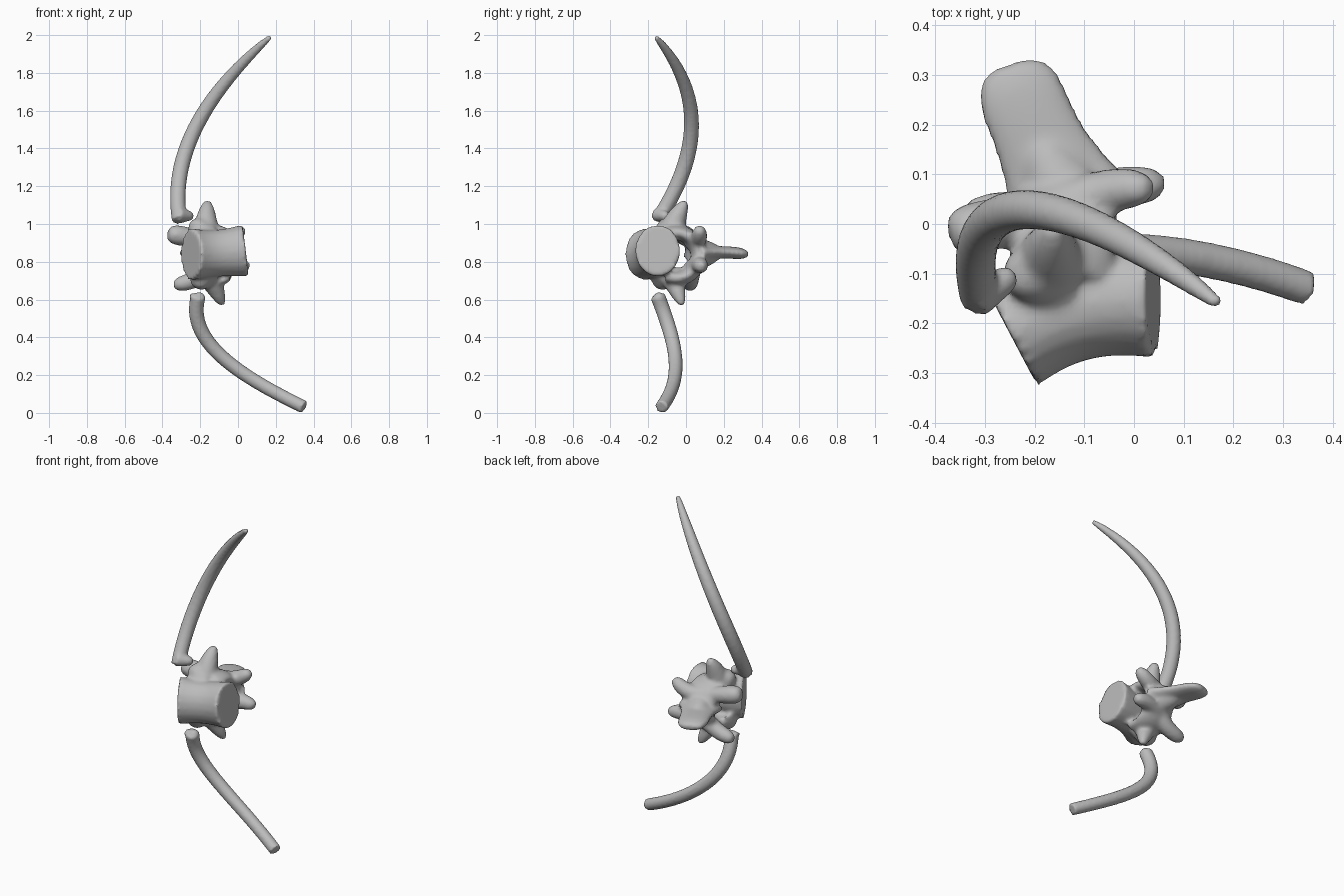
import bpy, bmesh, math
from mathutils import Vector

cube = bpy.data.objects.get("Cube")
if cube:
    bpy.data.objects.remove(cube)

bone = bpy.data.materials.new("bone grey")
bone.use_nodes = True
GREY = (0.5, 0.5, 0.5, 1)
bone.diffuse_color = GREY
bone.node_tree.nodes["Principled BSDF"].inputs["Base Color"].default_value = GREY

ACROSS = Vector((1, 0, 0))
DEPTH = Vector((0, 1, 0))
STEPS = 24
SIDES = 20


def curve_point(controls, t):
    """Point on the Bezier curve with any number of control points."""
    points = [Vector(c) for c in controls]
    while len(points) > 1:
        points = [a.lerp(b, t) for a, b in zip(points, points[1:])]
    return points[0]


def limb(bm, controls, start, end, side=ACROSS, flat=1, waist=0, rounded=True):
    """Sweep an ellipse along a curve, tapering from start to end radius."""
    path = [curve_point(controls, i / STEPS) for i in range(STEPS + 1)]
    rings = []
    for i, centre in enumerate(path):
        t = i / STEPS
        tangent = (path[min(i + 1, STEPS)] - path[max(i - 1, 0)]).normalized()
        u = (side - tangent * side.dot(tangent)).normalized()
        v = tangent.cross(u)
        radius = start + (end - start) * t
        radius *= 1 - waist * math.sin(math.pi * t)
        if rounded:
            radius *= math.sqrt(1 - 0.8 * t ** 8)
        ring = []
        for k in range(SIDES):
            angle = math.tau * k / SIDES
            offset = u * math.cos(angle) + v * math.sin(angle) * flat
            ring.append(bm.verts.new(centre + offset * radius))
        rings.append(ring)
    for lower, upper in zip(rings, rings[1:]):
        for k in range(SIDES):
            n = (k + 1) % SIDES
            bm.faces.new((lower[k], lower[n], upper[n], upper[k]))
    bm.faces.new(rings[0][::-1])
    bm.faces.new(rings[-1])


def finish(name, bm, voxel, smoothing):
    """Fuse the overlapping pieces into one smooth organic skin."""
    bmesh.ops.recalc_face_normals(bm, faces=bm.faces)
    mesh = bpy.data.meshes.new(name)
    bm.to_mesh(mesh)
    bm.free()
    mesh.materials.append(bone)
    obj = bpy.data.objects.new(name, mesh)
    bpy.context.collection.objects.link(obj)
    fuse = obj.modifiers.new("fuse", 'REMESH')
    fuse.mode = 'VOXEL'
    fuse.voxel_size = voxel
    fuse.use_smooth_shade = True
    soften = obj.modifiers.new("soften", 'SMOOTH')
    soften.factor = 0.5
    soften.iterations = smoothing


# Vertebral body with flared ends
vertebra = bmesh.new()
limb(vertebra, [(-.25, -.22, .84), (-.12, -.15, .84), (.04, -.15, .86)],
     start=.12, end=.12, side=DEPTH, flat=1.15, waist=.1, rounded=False)

# Neural arch curving round the canal
limb(vertebra, [(-.14, -.1, .95), (-.14, .12, 1), (-.12, .12, .66), (-.14, -.1, .72)],
     start=.1, end=.1, flat=.4, rounded=False)

# Spinous process: thick root and broad blade
spine_root = (-.13, .04, .84)
limb(vertebra, [spine_root, (-.2, .18, .85)], start=.1, end=.04)
limb(vertebra, [spine_root, (-.2, .18, .86), (-.25, .32, .84)],
     start=.13, end=.1, flat=.36, waist=.2)

# Transverse processes with their rib facets
limb(vertebra, [(-.17, -.08, .94), (-.17, -.06, 1.03), (-.16, 0, 1.12)],
     start=.08, end=.03)
limb(vertebra, [(-.16, -.08, .74), (-.12, -.05, .66), (-.08, -.02, .57)],
     start=.07, end=.025)
limb(vertebra, [(-.18, -.1, .94), (-.24, -.1, 1.02)], start=.08, end=.04)
limb(vertebra, [(-.18, -.12, .74), (-.22, -.13, .66)], start=.08, end=.04)

# Articular processes at both ends of the arch
arch_top = (-.15, .03, .91)
arch_bottom = (-.15, .03, .76)
limb(vertebra, [arch_top, (-.37, -.02, .95)], start=.04, end=.06)
limb(vertebra, [arch_bottom, (-.25, .02, .68), (-.34, .02, .68)], start=.05, end=.04)
limb(vertebra, [arch_top, (-.05, .08, .9), (.03, .07, .98)], start=.05, end=.04)
limb(vertebra, [arch_bottom, (-.05, .08, .8), (.06, .08, .77)], start=.05, end=.04)
finish("vertebra", vertebra, voxel=.012, smoothing=4)

# Upper rib with its widened head
upper_rib = bmesh.new()
limb(upper_rib, [(-.31, -.15, 1.02), (-.36, .06, 1.34), (-.2, .12, 1.67), (.17, -.16, 1.99)],
     start=.04, end=.03, waist=-.15)
limb(upper_rib, [(-.32, -.15, 1.05), (-.24, -.1, 1.04)], start=.04, end=.025, side=DEPTH)
finish("upper_rib", upper_rib, voxel=.01, smoothing=2)

# Lower rib with its widened head
lower_rib = bmesh.new()
limb(lower_rib, [(-.21, -.15, .62), (-.28, -.06, .38), (0, 0, .2), (.35, -.13, .03)],
     start=.04, end=.035, rounded=False)
limb(lower_rib, [(-.25, -.15, .6), (-.18, -.14, .62)], start=.03, end=.025, side=DEPTH)
finish("lower_rib", lower_rib, voxel=.01, smoothing=2)
